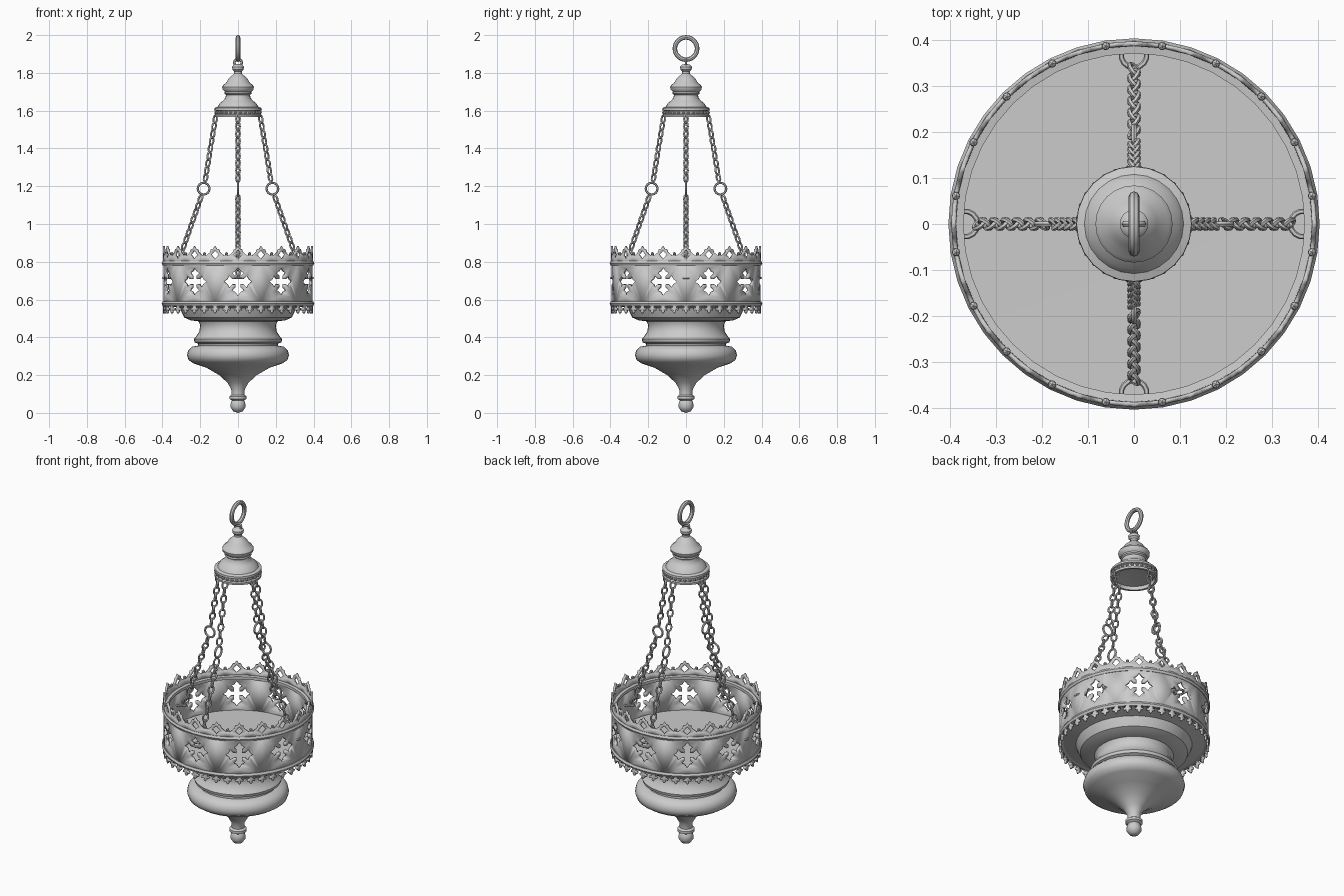
import bpy, bmesh
from math import sin, cos, pi, radians
from mathutils import Matrix, Vector
from mathutils.geometry import tessellate_polygon

if "Cube" in bpy.data.objects:
    bpy.data.objects.remove(bpy.data.objects["Cube"])

metal = bpy.data.materials.new("grey_metal")
metal.use_nodes = True
colour = (0.6, 0.6, 0.6, 1)
metal.diffuse_color = colour
metal.node_tree.nodes["Principled BSDF"].inputs["Base Color"].default_value = colour
made = []


def finish(name, bm, thickness=0):
    """Turn a bmesh into a named object, optionally thickened."""
    bmesh.ops.recalc_face_normals(bm, faces=bm.faces)
    mesh = bpy.data.meshes.new(name)
    bm.to_mesh(mesh)
    bm.free()
    mesh.materials.append(metal)
    ob = bpy.data.objects.new(name, mesh)
    bpy.context.collection.objects.link(ob)
    if thickness:
        mod = ob.modifiers.new("thickness", "SOLIDIFY")
        mod.thickness = thickness
        mod.offset = 0
    made.append(ob)
    return ob


def lathe(name, profile, closed=False, steps=40):
    """Spin (radius, height) points around the z axis."""
    bm = bmesh.new()
    verts = [bm.verts.new((r, 0, z)) for r, z in profile]
    pairs = list(zip(verts, verts[1:]))
    if closed:
        pairs.append((verts[-1], verts[0]))
    edges = [bm.edges.new(p) for p in pairs]
    bmesh.ops.spin(bm, geom=verts + edges, axis=(0, 0, 1), cent=(0, 0, 0),
                   angle=2 * pi, steps=steps, use_duplicate=False)
    bmesh.ops.remove_doubles(bm, verts=bm.verts, dist=0.0005)
    return finish(name, bm)


def pierced_band(name, loops, count, radius, thickness, cuts=4):
    """Repeat a flat cell (outline, then holes) around a cylinder."""
    pitch = 2 * pi * radius / count
    bm = bmesh.new()
    points = [Vector((x, 0, z)) for loop in loops for x, z in loop]
    verts = [bm.verts.new(p) for p in points]
    flat = [[Vector((x, z, 0)) for x, z in loop] for loop in loops]
    for tri in tessellate_polygon(flat):
        bm.faces.new([verts[i] for i in tri])
    for i in range(1, cuts):
        bmesh.ops.bisect_plane(bm, geom=bm.verts[:] + bm.edges[:] + bm.faces[:],
                               plane_co=((i / cuts - 0.5) * pitch, 0, 0), plane_no=(1, 0, 0))
    cell = bm.verts[:] + bm.edges[:] + bm.faces[:]
    for i in range(1, count):
        new = bmesh.ops.duplicate(bm, geom=cell)["geom"]
        bmesh.ops.translate(bm, vec=(i * pitch, 0, 0),
                            verts=[g for g in new if isinstance(g, bmesh.types.BMVert)])
    for v in bm.verts:
        a = v.co.x / radius
        v.co = (radius * sin(a), -radius * cos(a), v.co.z)
    bmesh.ops.remove_doubles(bm, verts=bm.verts, dist=0.0003)
    return finish(name, bm, thickness)


def add_ring(bm, matrix, width, height, wire, major=12, minor=6):
    """Oval wire ring in the local xz plane."""
    rows = []
    for i in range(major):
        a = 2 * pi * i / major
        c = Vector((width * cos(a), 0, height * sin(a)))
        out = Vector((cos(a), 0, sin(a)))
        rows.append([bm.verts.new(matrix @ (c + wire * (out * cos(b) + Vector((0, sin(b), 0)))))
                     for b in (2 * pi * j / minor for j in range(minor))])
    for i in range(major):
        p, q = rows[i], rows[(i + 1) % major]
        for j in range(minor):
            k = (j + 1) % minor
            bm.faces.new((p[j], p[k], q[k], q[j]))


def mirrored(half):
    """Left-to-right outline from its right half, listed from the centre out."""
    return [(-x, z) for x, z in reversed(half) if x > 0] + half


# Bowl with turned pendant and flat inner floor
lathe("bowl", [(0, 0), (0.025, 0.008), (0.04, 0.03), (0.038, 0.055), (0.032, 0.066),
               (0.046, 0.074), (0.046, 0.088), (0.034, 0.096), (0.036, 0.125), (0.056, 0.16),
               (0.1, 0.2), (0.165, 0.238), (0.235, 0.262), (0.262, 0.28), (0.27, 0.305),
               (0.264, 0.33), (0.245, 0.35), (0.212, 0.356), (0.212, 0.366), (0.23, 0.374),
               (0.234, 0.39), (0.222, 0.405), (0.205, 0.43), (0.2, 0.465), (0.21, 0.485),
               (0.25, 0.49), (0.285, 0.505), (0.3, 0.535), (0.308, 0.555), (0.385, 0.572),
               (0.385, 0.6), (0, 0.597)])

# Band pierced by ten flared crosses
R = 0.388
half = pi * R / 10
arm = [(-0.014, 0.03), (-0.031, 0.046), (-0.014, 0.055), (0, 0.074),
       (0.014, 0.055), (0.031, 0.046), (0.014, 0.03), (0.014, 0.014)]
cross = []
for k in range(4):
    c, s = cos(k * pi / 2), sin(k * pi / 2)
    cross += [(x * c + z * s, 0.695 + z * c - x * s) for x, z in arm]
pierced_band("band", [[(-half, 0.575), (half, 0.575), (half, 0.795), (-half, 0.795)], cross],
             10, R, 0.014)

# Rolled rims above and below the band
for name, z in (("upper_rim", 0.792), ("lower_rim", 0.578)):
    lathe(name, [(0.371, z - 0.008), (0.398, z - 0.012), (0.404, z), (0.398, z + 0.012),
                 (0.371, z + 0.008)], closed=True)

# Crest of pointed teeth with diamond openings
R = 0.392
half = pi * R / 20
tooth = mirrored([(0, 0.884), (0.01, 0.868), (0.022, 0.866), (0.028, 0.85), (0.05, 0.832), (half, 0.838)])
diamond = [(0, 0.814), (0.021, 0.838), (0, 0.86), (-0.021, 0.838)]
pierced_band("crest", [[(half, 0.795), (-half, 0.795)] + tooth, diamond], 20, R, 0.01, 2)

# Hanging fringe of small trefoils
half = pi * R / 40
leaf = mirrored([(0, 0.526), (0.009, 0.536), (0.007, 0.544), (0.02, 0.543), (0.023, 0.553),
                 (0.01, 0.557), (0.012, 0.566), (half, 0.566)])
pierced_band("fringe", [leaf + [(half, 0.58), (-half, 0.58)]], 40, R, 0.011, 2)


def add_beads(name, count, radius, z, size):
    """Circle of small beads."""
    bm = bmesh.new()
    for i in range(count):
        a = 2 * pi * (i + 0.5) / count
        bmesh.ops.create_icosphere(bm, subdivisions=1, radius=size, matrix=Matrix.Translation(
            (radius * sin(a), -radius * cos(a), z)))
    finish(name, bm)


add_beads("crest_beads", 20, 0.392, 0.842, 0.01)
add_beads("canopy_beads", 28, 0.119, 1.59, 0.009)

# Turned canopy, hollow underneath
lathe("canopy", [(0, 1.6), (0.108, 1.585), (0.112, 1.566), (0.125, 1.566), (0.126, 1.578),
                 (0.116, 1.582), (0.116, 1.598), (0.126, 1.602), (0.125, 1.614), (0.108, 1.62),
                 (0.098, 1.638), (0.08, 1.652), (0.066, 1.668), (0.064, 1.684), (0.072, 1.69),
                 (0.07, 1.7), (0.082, 1.712), (0.084, 1.726), (0.076, 1.738), (0.062, 1.748),
                 (0.05, 1.77), (0.033, 1.785), (0.02, 1.797), (0.02, 1.808), (0.03, 1.818),
                 (0.031, 1.832), (0.022, 1.843), (0, 1.848)], steps=24)

# Top eye and hanging ring
bm = bmesh.new()
add_ring(bm, Matrix.Translation((0, 0, 1.853)), 0.02, 0.02, 0.007)
finish("top_eye", bm)
bm = bmesh.new()
add_ring(bm, Matrix.Translation((0, 0, 1.929)) @ Matrix.Rotation(pi / 2, 4, "Z"),
         0.059, 0.059, 0.012, 28, 8)
finish("hanging_ring", bm)

# Four chains, each with a middle ring and a wall lug
spans = [((0.117, 1.575), (0.175, 1.225), 9), ((0.193, 1.15), (0.342, 0.725), 12)]
for n, name in enumerate(("left", "back", "right", "front")):
    turn = Matrix.Rotation(n * pi / 2, 4, "Z")
    bm = bmesh.new()
    for (r0, z0), (r1, z1), count in spans:
        start, end = Vector((r0, 0, z0)), Vector((r1, 0, z1))
        tilt = (end - start).to_track_quat("Z", "Y").to_matrix().to_4x4()
        for i in range(count):
            place = Matrix.Translation(start.lerp(end, (i + 0.5) / count))
            twist = Matrix.Rotation(radians(45 if i % 2 else -45), 4, "Z")
            add_ring(bm, turn @ place @ tilt @ twist, 0.014, 0.023, 0.0055, 10, 5)
    add_ring(bm, turn @ Matrix.Translation((0.182, 0, 1.187)), 0.031, 0.031, 0.006, 16)
    add_ring(bm, turn @ Matrix.Translation((0.368, 0, 0.715)) @ Matrix.Rotation(pi / 2, 4, "X"),
             0.028, 0.028, 0.006, 14)
    finish(name + "_chain", bm)

# Smooth shading with crisp edges
bpy.ops.object.select_all(action="DESELECT")
for ob in made:
    ob.select_set(True)
bpy.context.view_layer.objects.active = made[0]
bpy.ops.object.shade_smooth_by_angle(angle=radians(40))
